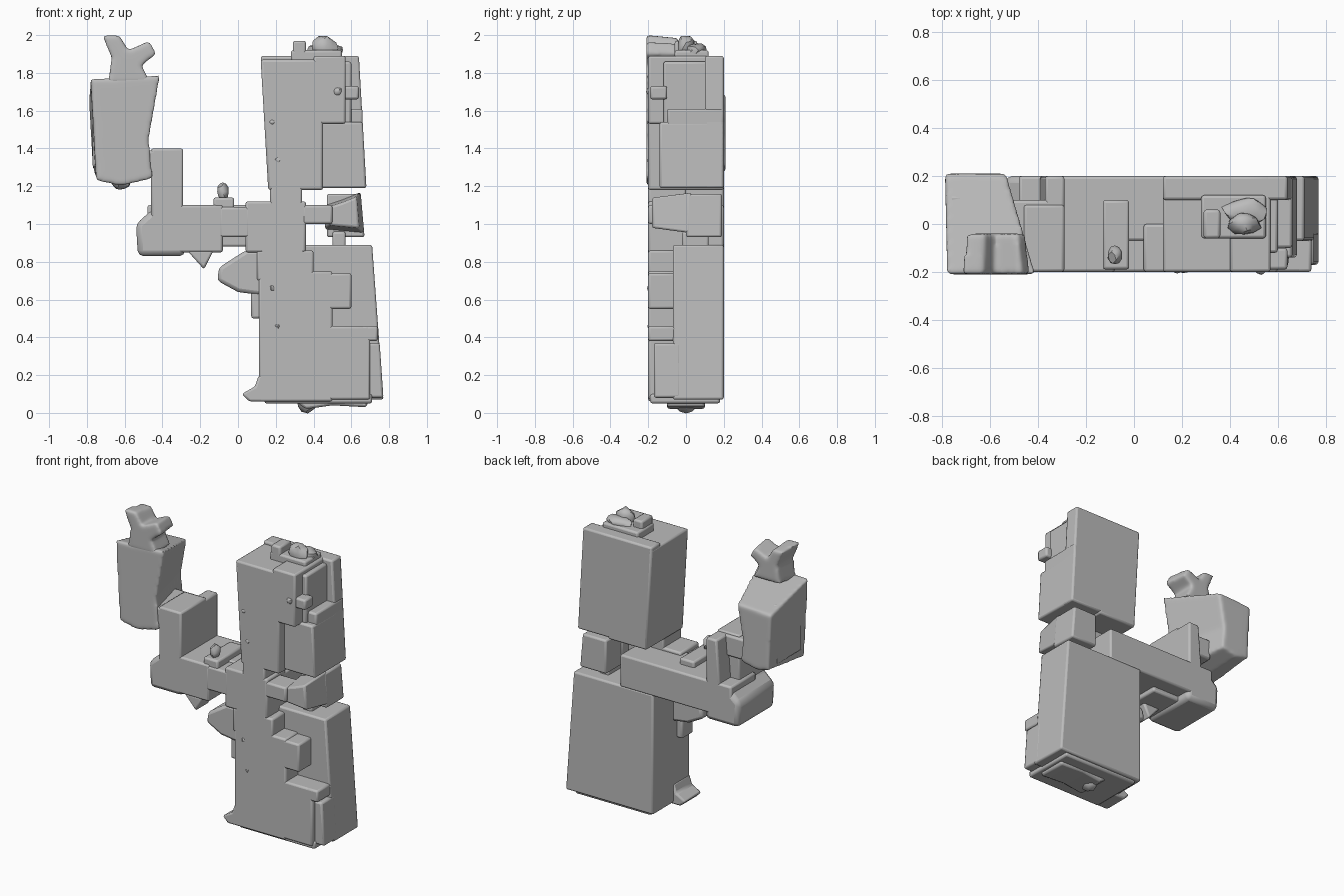
import bpy, bmesh, random
from mathutils import Vector

random.seed(4)
cube = bpy.data.objects.get("Cube")
if cube:
    bpy.data.objects.remove(cube)

GREY = (.5, .5, .5, 1)
stone = bpy.data.materials.new("grey stone")
stone.use_nodes = True
stone.diffuse_color = GREY
stone.node_tree.nodes["Principled BSDF"].inputs["Base Color"].default_value = GREY

# Shared front and back planes of the whole model
FRONT, BACK = -.2, .2


def finish(name, bm, bevel=0, melt=0):
    """Turn a bmesh into a shaded object with softened edges."""
    bmesh.ops.recalc_face_normals(bm, faces=bm.faces)
    mesh = bpy.data.meshes.new(name)
    bm.to_mesh(mesh)
    bm.free()
    mesh.materials.append(stone)
    part = bpy.data.objects.new(name, mesh)
    bpy.context.collection.objects.link(part)
    if bevel:
        edges = part.modifiers.new("soft edges", "BEVEL")
        edges.width, edges.segments, edges.limit_method = bevel, 2, "ANGLE"
    if melt:
        voxels = part.modifiers.new("melt", "REMESH")
        voxels.mode, voxels.voxel_size, voxels.use_smooth_shade = "VOXEL", .012, True
        relax = part.modifiers.new("relax", "SMOOTH")
        relax.factor, relax.iterations = .5, melt
    bpy.ops.object.select_all(action="DESELECT")
    part.select_set(True)
    bpy.context.view_layer.objects.active = part
    bpy.ops.object.shade_smooth_by_angle(angle=.7)


def slab(name, outline, front=FRONT, back=BACK, bevel=.012, melt=0, rear_scale=1, rear_shift=0):
    """Extrude an x, z outline in depth; the rear may shrink and slide sideways."""
    middle = sum((Vector(point) for point in outline), Vector((0, 0))) / len(outline)
    bm = bmesh.new()
    near, far = [], []
    for point in outline:
        x, z = point
        near.append(bm.verts.new((x, front, z)))
        x, z = middle + (Vector(point) - middle) * rear_scale
        far.append(bm.verts.new((x + rear_shift, back, z)))
    bm.faces.new(near)
    bm.faces.new(far)
    for i in range(len(near)):
        bm.faces.new((near[i - 1], near[i], far[i], far[i - 1]))
    finish(name, bm, bevel, melt)


def block(name, left, right, bottom, top, front=FRONT, back=BACK, lean_left=0, lean_right=0):
    """Box whose upper corners can lean sideways."""
    outline = [(left, bottom), (right, bottom), (right + lean_right, top), (left + lean_left, top)]
    slab(name, outline, front, back)


def lump(name, centre, size):
    """Small irregular piece of rubble."""
    bm = bmesh.new()
    bmesh.ops.create_icosphere(bm, subdivisions=2, radius=1)
    for vert in bm.verts:
        vert.co *= random.uniform(.85, 1.1)
        vert.co = Vector(c + s * a for c, s, a in zip(centre, size, vert.co))
    finish(name, bm)


# Upper block: notched main body, back slab and lower corner
block("upper_body", left=.16, right=.45, bottom=1.18, top=1.87, lean_left=-.04)
block("upper_shoulder", left=.4, right=.57, bottom=1.53, top=1.89)
block("upper_back", left=.16, right=.68, bottom=1.19, top=1.89, front=.1,
      lean_left=-.04, lean_right=-.04)
block("upper_corner", left=.4, right=.68, bottom=1.19, top=1.54, front=-.14, lean_right=-.02)
block("upper_corner_rise", left=.5, right=.66, bottom=1.5, top=1.61, front=-.1)
block("upper_ledge", left=.54, right=.64, bottom=1.66, top=1.73, front=-.19, back=-.1)
block("upper_side_plate", left=.54, right=.6, bottom=1.5, top=1.86, front=-.12, back=.12)
lump("upper_side_knob", centre=(.53, -.18, 1.7), size=(.03, .03, .03))

# Rubble crown on the upper block
block("crown_base", left=.28, right=.55, bottom=1.85, top=1.92, front=-.06, back=.12)
block("crown_post", left=.29, right=.36, bottom=1.85, top=1.97, front=-.06, back=.06)
lump("crown_peak", centre=(.46, 0, 1.93), size=(.07, .05, .07))
lump("crown_edge", centre=(.47, .05, 1.92), size=(.1, .06, .04))

# Crossbeam: plain body behind, ragged underside in front
block("beam_back", left=-.48, right=.36, bottom=.88, top=1.1, front=-.07)
block("beam_front_right", left=.04, right=.36, bottom=.85, top=1.12, back=0)
block("beam_front_middle", left=-.1, right=.06, bottom=.93, top=1.09, back=0)
block("beam_front_left", left=-.45, right=-.08, bottom=.85, top=1.1, back=.1)
slab("beam_end", [(-.53, .83), (-.28, .83), (-.28, 1.08), (-.45, 1.08), (-.54, 1)], bevel=.03)
slab("beam_drip", [(-.27, .86), (-.18, .76), (-.13, .86)], back=-.06)
block("beam_saddle", left=-.13, right=-.02, bottom=1.05, top=1.14, front=-.19, back=.1)
lump("beam_nub", centre=(-.08, -.13, 1.17), size=(.03, .04, .05))
block("upper_neck", left=.17, right=.34, bottom=1.05, top=1.22, back=0)
block("lower_neck", left=.12, right=.35, bottom=.78, top=.92, back=0)

# Hinge between the two large blocks
block("hinge_arm", left=.34, right=.5, bottom=1, top=1.1, back=-.05)
block("hinge_block", left=.47, right=.67, bottom=.93, top=1.16, front=0, back=.19, lean_right=-.02)
slab("hinge_front", [(.46, .97), (.67, .95), (.65, 1.17), (.55, 1.13), (.46, 1.1)],
     front=.03, back=-.18, rear_scale=.75)
block("hinge_pin", left=.5, right=.57, bottom=.84, top=.96, front=-.02, back=.12)

# Lower block: full back slab with stepped plates in front
block("lower_back", left=.11, right=.77, bottom=.07, top=.89, front=-.07, lean_right=-.06)
block("lower_front", left=.11, right=.5, bottom=.06, top=.75, back=-.05)
block("lower_front_top", left=.1, right=.4, bottom=.7, top=.86, back=-.05)
block("lower_front_step", left=.45, right=.6, bottom=.55, top=.74, back=-.05)
block("lower_front_base", left=.45, right=.7, bottom=.07, top=.46, back=-.05)
block("lower_front_lip", left=.65, right=.74, bottom=.38, top=.46, back=-.05)
block("lower_corner", left=.65, right=.77, bottom=.08, top=.37, front=-.17, back=-.03,
      lean_right=-.02)
lump("recess_knob", centre=(.55, -.15, .68), size=(.04, .05, .04))

# Rough base, spur and rubble on the lower block
block("base", left=.14, right=.71, bottom=.05, top=.1, front=-.19, back=.18)
slab("base_ridge", [(.25, .1), (.36, .02), (.5, .04), (.68, .03), (.7, .1)], front=-.1, back=.1)
lump("base_tip", centre=(.37, 0, .06), size=(.06, .06, .06))
slab("base_spur", [(.02, .1), (.06, .06), (.2, .06), (.2, .2), (.11, .2), (.09, .14)], back=-.02)
slab("hanging_shelf", [(-.11, .7), (0, .64), (.15, .62), (.15, .86), (.04, .86), (-.1, .77)],
     front=-.19, back=-.02, bevel=.02)
block("side_rubble", left=.07, right=.15, bottom=.5, top=.66, front=-.18, back=-.06)

# Chips on the front faces, spaced along the inner edges of both blocks
for foot in (.46, 1.34):
    for side, rise in ((.21, 0), (.18, .2)):
        lump("front_chip", centre=(side, -.185, foot + rise), size=(.02, .02, .02))

# Riser from the beam to the raised arm
block("riser", left=-.46, right=-.29, bottom=1, top=1.4, back=.08)
block("riser_back", left=-.4, right=-.29, bottom=1, top=1.39, front=0, lean_left=.03)
block("elbow", left=-.55, right=-.3, bottom=1.25, top=1.39, back=.1)

# Raised arm, narrowing towards the back
slab("arm", [(-.78, 1.77), (-.75, 1.23), (-.62, 1.2), (-.45, 1.24), (-.47, 1.45), (-.41, 1.79)],
     front=-.21, back=.21, bevel=0, melt=6, rear_scale=.7, rear_shift=-.07)
block("arm_side_plate", left=-.77, right=-.7, bottom=1.3, top=1.7, front=-.15, back=.12)
lump("arm_underside", centre=(-.62, -.08, 1.22), size=(.05, .07, .04))

# Forked tip of the arm
slab("forked_tip", [(-.69, 1.74), (-.46, 1.74), (-.51, 1.84), (-.43, 1.9), (-.47, 1.97),
                    (-.58, 1.92), (-.63, 2), (-.72, 2), (-.67, 1.88)],
     front=-.21, back=-.04, bevel=0, melt=6, rear_scale=.85)
